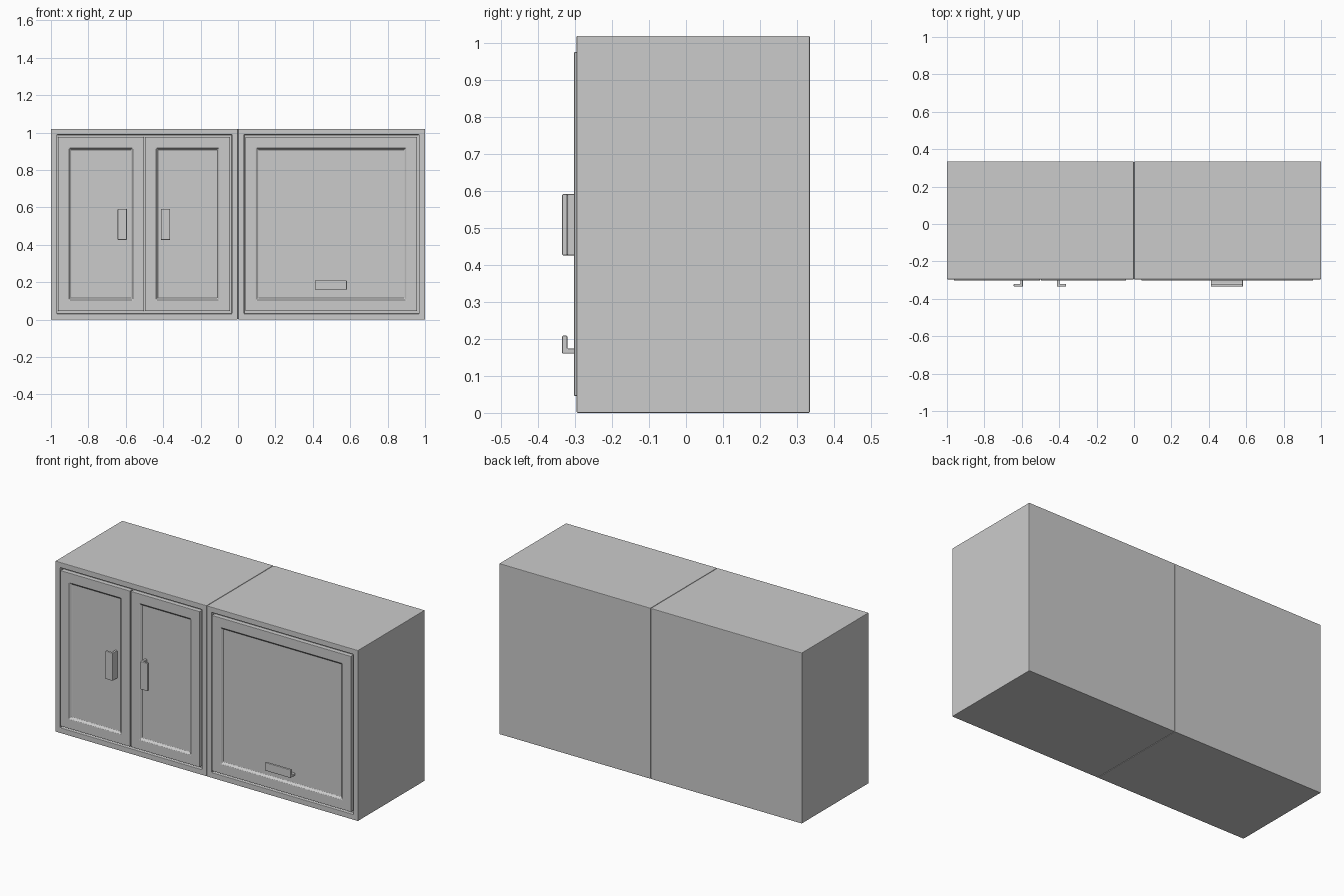
import bpy, bmesh

if "Cube" in bpy.data.objects:
    bpy.data.objects.remove(bpy.data.objects["Cube"])

FRONT, BACK, HEIGHT = -0.296, 0.335, 1.02


def finish(name, bm, bevel):
    bmesh.ops.recalc_face_normals(bm, faces=bm.faces)
    me = bpy.data.meshes.new(name)
    bm.to_mesh(me)
    bm.free()
    ob = bpy.data.objects.new(name, me)
    bpy.context.collection.objects.link(ob)
    mod = ob.modifiers.new("soft_edges", 'BEVEL')
    mod.width, mod.segments, mod.limit_method = bevel, 2, 'ANGLE'
    return ob


def panel_box(name, x, y, z, insets, bevel):
    """Box whose front face is stepped inward by (thickness, depth) insets."""
    bm = bmesh.new()
    bmesh.ops.create_cube(bm, size=1)
    for v in bm.verts:
        for i, (lo, hi) in enumerate((x, y, z)):
            v.co[i] = lo if v.co[i] < 0 else hi
    bm.normal_update()
    front = min(bm.faces, key=lambda f: f.calc_center_median().y)
    for thick, depth in insets:
        if thick:
            bmesh.ops.inset_region(bm, faces=[front], thickness=thick,
                                   use_boundary=True, use_even_offset=True)
        else:
            walls = bmesh.ops.extrude_discrete_faces(bm, faces=[front])
            front = walls["faces"][0]
        for v in front.verts:
            v.co.y += depth
    return finish(name, bm, bevel)


def handle(name, corner, along, side, length):
    """L-shaped pull: a leg standing on the panel and a lip bent sideways."""
    prof = [(0, -0.285), (0, -0.335), (0.049, -0.335),
            (0.049, -0.321), (0.014, -0.321), (0.014, -0.285)]
    bm = bmesh.new()
    x, z = corner
    verts = [bm.verts.new((x + side * u, y, z) if along == 'z' else (x, y, z + side * u))
             for u, y in prof]
    face = bm.faces.new(verts)
    ext = bmesh.ops.extrude_face_region(bm, geom=[face])["geom"]
    step = (0, 0, length) if along == 'z' else (length, 0, 0)
    bmesh.ops.translate(bm, vec=step, verts=[v for v in ext if isinstance(v, bmesh.types.BMVert)])
    return finish(name, bm, 0.003)


# Two cabinet carcasses with a shallow recess for the doors
for name, x in (("left_cabinet", (-1, -0.001)), ("right_cabinet", (0.001, 1))):
    panel_box(name, x, (FRONT, BACK), (0, HEIGHT), [(0.032, 0), (0, 0.02)], 0.003)

# Doors with recessed centre panels
for name, x in (("left_door", (-0.962, -0.503)), ("middle_door", (-0.497, -0.042)),
                ("right_door", (0.039, 0.958))):
    panel_box(name, x, (-0.303, FRONT + 0.022), (0.046, 0.976),
              [(0.058, 0), (0.010, 0.012)], 0.0025)

# Pull handles
handle("left_handle", (-0.594, 0.426), 'z', -1, 0.166)
handle("middle_handle", (-0.412, 0.426), 'z', 1, 0.166)
handle("right_handle", (0.412, 0.16), 'x', 1, 0.17)
